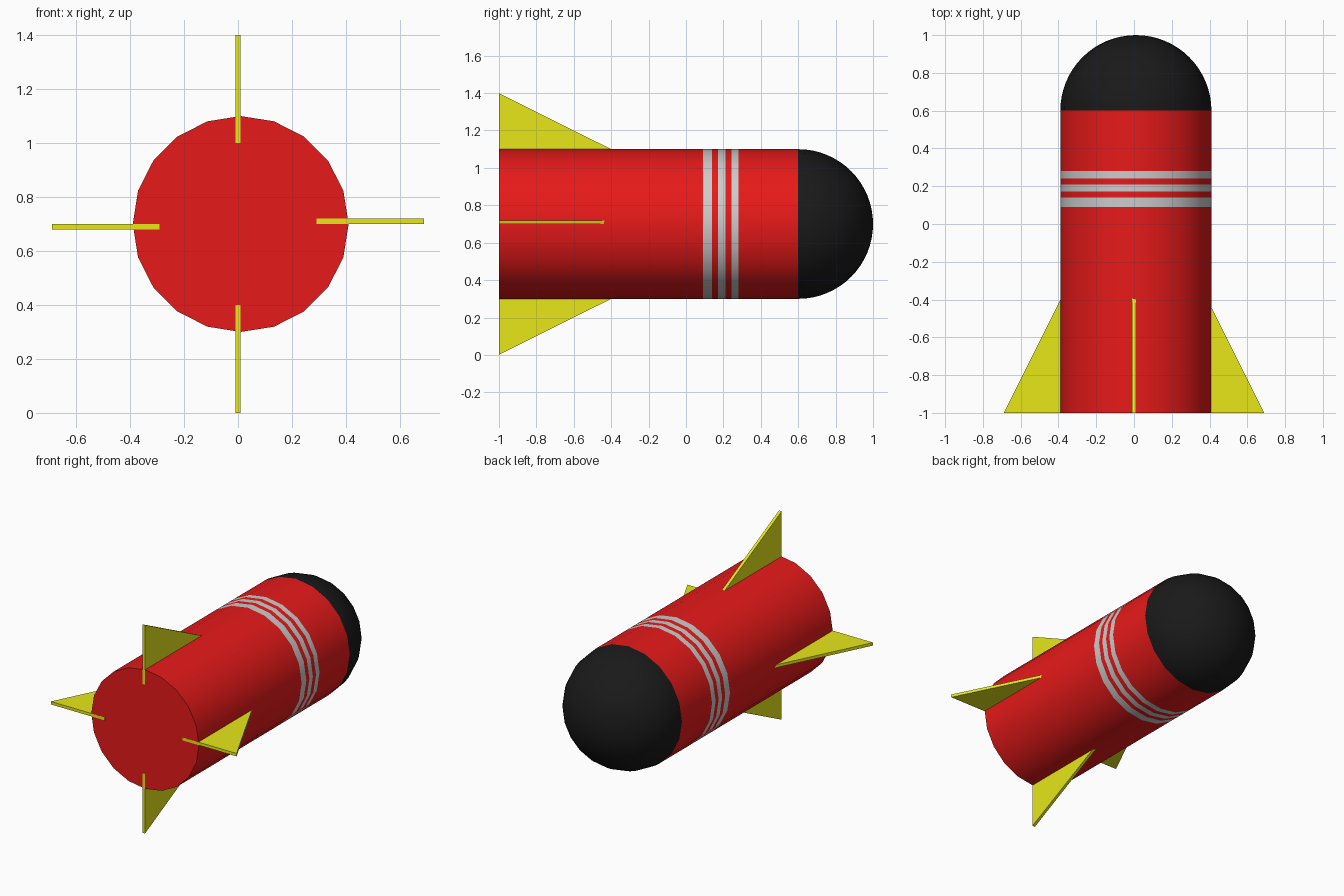
import bpy, bmesh, math

if "Cube" in bpy.data.objects:
    bpy.data.objects.remove(bpy.data.objects["Cube"])

SIDES, R, CX, CZ = 20, 0.4, 0.01, 0.7


def material(name, rgb):
    m = bpy.data.materials.new(name)
    m.diffuse_color = (*rgb, 1)
    m.use_nodes = True
    m.node_tree.nodes["Principled BSDF"].inputs["Base Color"].default_value = m.diffuse_color
    return m


RED = material("red", (0.8, 0.01, 0.01))
SILVER = material("silver", (0.6, 0.6, 0.6))
BLACK = material("black", (0.01, 0.01, 0.01))
YELLOW = material("yellow", (0.8, 0.8, 0.01))


def finish(name, bm, mats, smooth=False):
    bmesh.ops.recalc_face_normals(bm, faces=bm.faces)
    mesh = bpy.data.meshes.new(name)
    bm.to_mesh(mesh)
    bm.free()
    for m in mats:
        mesh.materials.append(m)
    ob = bpy.data.objects.new(name, mesh)
    bpy.context.collection.objects.link(ob)
    if smooth:
        bpy.ops.object.select_all(action='DESELECT')
        ob.select_set(True)
        bpy.context.view_layer.objects.active = ob
        bpy.ops.object.shade_smooth_by_angle(angle=math.radians(30))
    return ob


def lathe(name, profile, mats, band_mats=None, cap=False):
    """Revolve (radius, y) points about the lengthwise axis."""
    bm = bmesh.new()
    rings = []
    for r, y in profile:
        if r < 1e-5:
            rings.append([bm.verts.new((CX, y, CZ))] * SIDES)
            continue
        angles = [2 * math.pi * i / SIDES for i in range(SIDES)]
        rings.append([bm.verts.new((CX + r * math.sin(a), y, CZ + r * math.cos(a)))
                      for a in angles])
    for k, (a, b) in enumerate(zip(rings, rings[1:])):
        for i in range(SIDES):
            j = (i + 1) % SIDES
            corners = list(dict.fromkeys((a[i], a[j], b[j], b[i])))
            f = bm.faces.new(corners)
            f.material_index = band_mats[k] if band_mats else 0
    if cap:
        bm.faces.new(rings[0])
    return finish(name, bm, mats, smooth=True)


# Body tube with three flush silver bands
ys = [-1, 0.09, 0.14, 0.172, 0.21, 0.242, 0.28, 0.6]
lathe("body", [(R, y) for y in ys], [RED, SILVER],
      [k % 2 for k in range(len(ys) - 1)], cap=True)

# Rounded nose
STEPS = 16
arc = [math.pi / 2 * i / STEPS for i in range(STEPS + 1)]
lathe("nose", [(R * math.cos(t), 0.6 + R * math.sin(t)) for t in arc], [BLACK])


# Four triangular tail fins, each rooted inside the body
def fin(name, direction, offset):
    dx, dz = direction
    bm = bmesh.new()
    sides = []
    for t in (offset - 0.01, offset + 0.01):
        sides.append([bm.verts.new((dx * d + abs(dz) * t, y, CZ + dz * d + abs(dx) * t))
                      for d, y in ((0.29 + 0.01 * abs(dz), -1.001),
                                   (0.69 + 0.01 * abs(dz), -1.001),
                                   (0.29 + 0.01 * abs(dz), -0.2))])
    bm.faces.new(sides[0])
    bm.faces.new(sides[1])
    for i in range(3):
        j = (i + 1) % 3
        bm.faces.new((sides[0][i], sides[0][j], sides[1][j], sides[1][i]))
    finish(name, bm, [YELLOW])


fin("top_fin", (0, 1), 0)
fin("bottom_fin", (0, -1), 0)
fin("left_fin", (-1, 0), -0.01)
fin("right_fin", (1, 0), 0.01)
